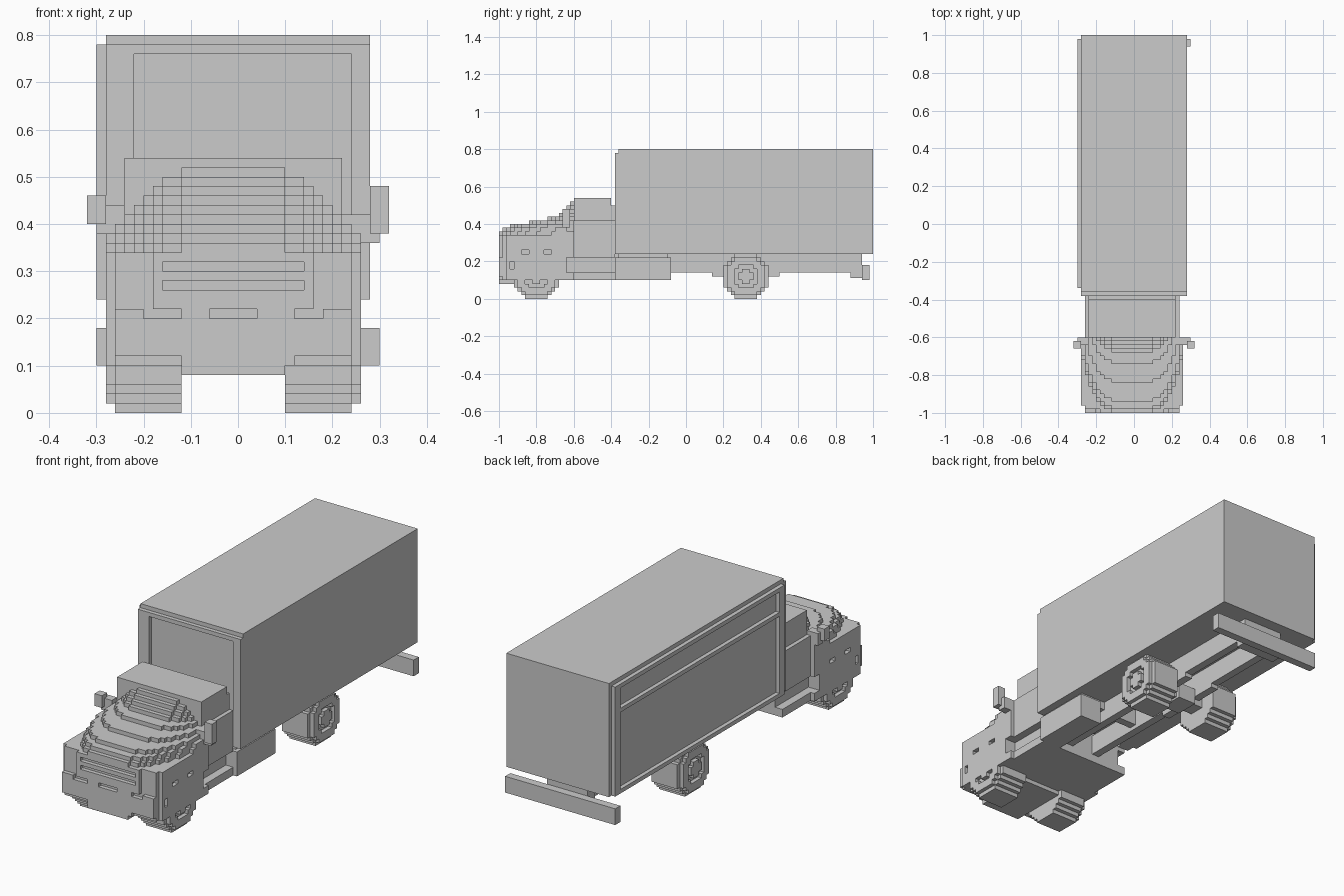
import bpy, bmesh, math

if "Cube" in bpy.data.objects:
    bpy.data.objects.remove(bpy.data.objects["Cube"])

V = 0.02      # block size of the stepped style
SHIFT = -0.01  # body sits half a block to the left


def finish(name, bm):
    mesh = bpy.data.meshes.new(name)
    bm.to_mesh(mesh)
    bm.free()
    ob = bpy.data.objects.new(name, mesh)
    bpy.context.collection.objects.link(ob)
    return ob


def box(name, x0, x1, y0, y1, z0, z1):
    bm = bmesh.new()
    bmesh.ops.create_cube(bm, size=1)
    for v in bm.verts:
        v.co.x = x0 + (v.co.x + .5) * (x1 - x0)
        v.co.y = y0 + (v.co.y + .5) * (y1 - y0)
        v.co.z = z0 + (v.co.z + .5) * (z1 - z0)
    return finish(name, bm)


def blocks(name, inside, lo, hi):
    """Stepped solid: the outer skin of all blocks whose centre passes the test."""
    ranges = [range(round(a / V), round(b / V)) for a, b in zip(lo, hi)]
    cells = {(i, j, k) for i in ranges[0] for j in ranges[1] for k in ranges[2]
             if inside((i + .5) * V - SHIFT, (j + .5) * V, (k + .5) * V)}
    bm = bmesh.new()
    verts = {}
    for cell in cells:
        for a in range(3):
            for s in (0, 1):
                near = list(cell)
                near[a] += 2 * s - 1
                if tuple(near) in cells:
                    continue
                quad = []
                for p, q in ((0, 0), (1, 0), (1, 1), (0, 1)):
                    c = list(cell)
                    c[a] += s
                    c[(a + 1) % 3] += p
                    c[(a + 2) % 3] += q
                    key = tuple(c)
                    if key not in verts:
                        verts[key] = bm.verts.new([n * V for n in key])
                    quad.append(verts[key])
                bm.faces.new(quad if s else quad[::-1])
    bmesh.ops.dissolve_limit(bm, angle_limit=0.01, verts=bm.verts[:], edges=bm.edges[:])
    return finish(name, bm)


# Cab, hood and fenders
SPINE = [(-1, .36), (-.98, .38), (-.94, .40), (-.84, .42), (-.74, .44), (-.68, .46),
         (-.66, .48), (-.64, .50), (-.62, .52), (-.60, .54)]
HOLES = [(-.87, .25), (-.85, .25), (-.75, .25), (-.73, .25), (-.93, .19), (-.93, .17),
         (-.87, .15), (-.81, .13), (-.73, .17)]


def hood_height(u, y):
    back = y - .14 * (abs(u) / .22) ** 4
    return max([z for sy, z in SPINE if sy <= back + .001], default=.34)


def cab(u, y, z):
    w = abs(u)
    top = .54 if y > -.60 else hood_height(u, y)
    if z > top or z < (.08 if w < .12 and y < -.70 else .10):
        return False
    # side walls narrow toward the roof
    limit = .27 if y < -.60 and z < .38 else (.255 if z < .42 else .235)
    if y < -.96:
        limit = .255
    if w > limit or (y > -.40 and z > .50):
        return False
    if y < -.98:
        if z < .12 and w > .12:
            return False
        # headlights, grille slots and lower intakes
        if w > .17 and .22 < z < .34:
            return False
        if w < .15 and (.26 < z < .28 or .30 < z < .32):
            return False
        if .20 < z < .22 and (w < .05 and not abs(u - .01) < .01 or .12 < w < .19):
            return False
    # door steps and small wheel arch openings
    if y > -.64 and .14 < z < .22 and w > .21:
        return False
    return not (w > .25 and any(abs(y - a) < .009 and abs(z - b) < .009 for a, b in HOLES))


blocks("cab", cab, (-.30, -1, 0), (.30, -.38, .56))


# Wheels with a recessed ring around the hub
def wheel(name, side, cy):
    def inside(u, y, z):
        w = u * side
        r = math.hypot(y - cy, z - .12)
        if not .11 < w < .27 or r > .122:
            return False
        if w > .25:
            return r < .108 and not .035 < r < .06
        return True
    blocks(name, inside, (-.30, cy - .14, 0), (.30, cy + .14, .26))


for side, label in ((-1, "left"), (1, "right")):
    wheel("front_wheel_" + label, side, -.80)
    wheel("rear_wheel_" + label, side, .32)
    # chassis rails and springs
    xs = sorted((side * .06, side * .10))
    box("chassis_rail_" + label, *xs, -.40, .94, .14, .24)
    box("rear_spring_" + label, *xs, .14, .50, .12, .15)

box("rear_axle", -.14, .14, .28, .36, .09, .15)
box("differential", -.06, .04, .26, .38, .08, .16)
box("cross_member", -.10, .10, -.10, -.06, .16, .24)
box("fuel_tank", .14, .26, -.38, -.08, .10, .22)
box("tank_mount", .08, .24, -.36, -.10, .20, .24)

# Rear bumper and its bracket
box("rear_bumper", -.30, .30, .94, .98, .10, .18)
box("bumper_bracket", -.12, .10, .88, .94, .11, .24)

# Cargo box with a raised front frame
box("cargo_box", -.28, .28, -.36, 1, .24, .80)
box("front_post_left", -.28, -.22, -.38, -.36, .24, .78)
box("front_post_right", .24, .28, -.38, -.36, .24, .78)
box("front_header", -.22, .24, -.38, -.36, .76, .78)

# Framing on the left wall
for i, y in enumerate((-.34, .94)):
    box(f"side_post_{i}", -.30, -.28, y, y + .04, .24, .78)
for i, z in enumerate((.24, .64, .76)):
    box(f"side_rail_{i}", -.30, -.28, -.30, .94, z, z + .02)

# Mirrors
box("mirror_right", .28, .32, -.66, -.62, .38, .48)
box("mirror_arm_right", .22, .30, -.64, -.60, .36, .42)
box("mirror_left", -.32, -.28, -.66, -.62, .40, .46)
box("mirror_arm_left", -.30, -.24, -.64, -.60, .38, .44)
